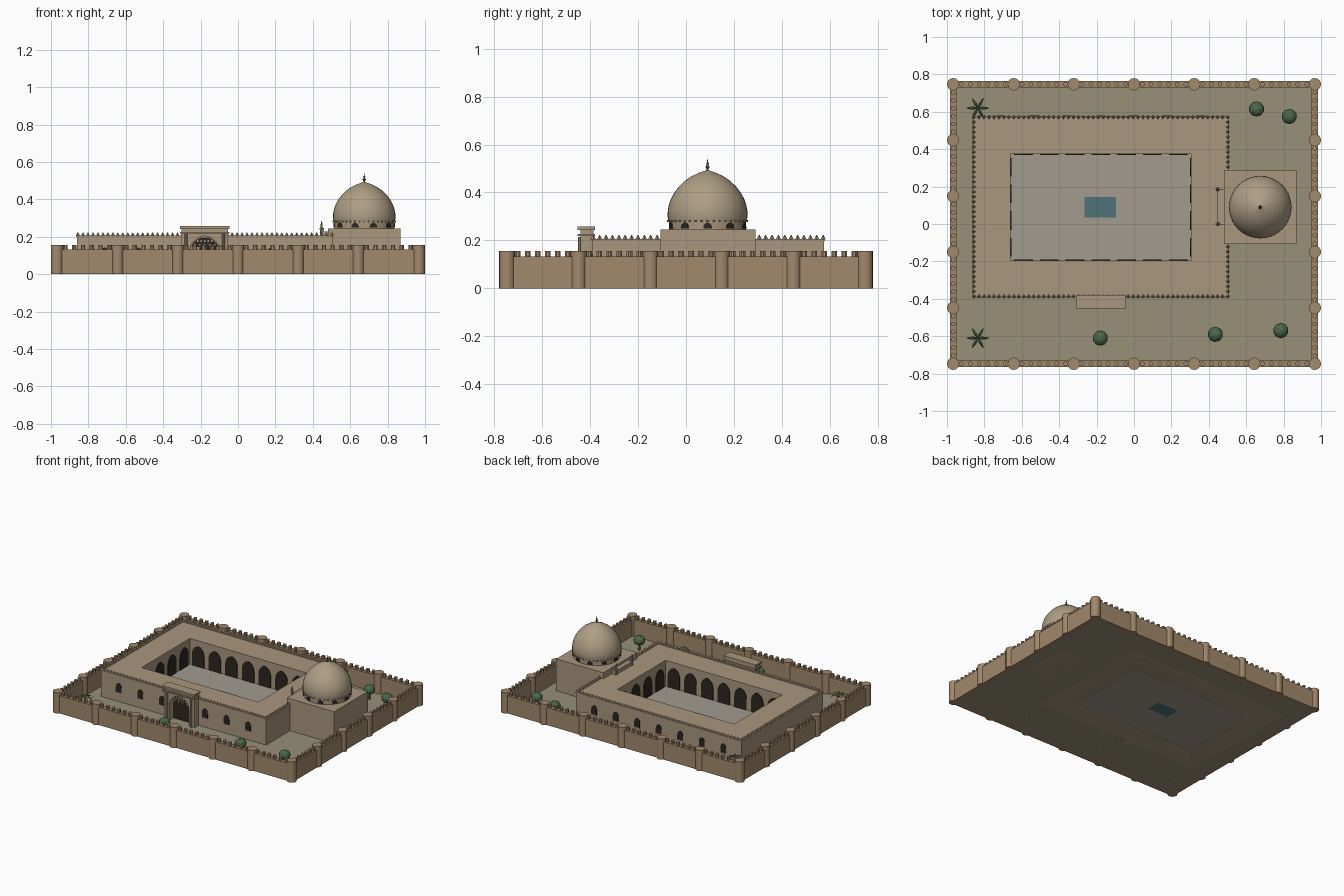
import bpy, bmesh
from math import pi, cos, sin, radians
from mathutils import Matrix, Vector

if "Cube" in bpy.data.objects:
    bpy.data.objects.remove(bpy.data.objects["Cube"])

def mat(name, *c):
    m = bpy.data.materials.new(name)
    m.diffuse_color = (*c, 1)
    m.use_nodes = True
    m.node_tree.nodes["Principled BSDF"].inputs["Base Color"].default_value = m.diffuse_color
    return m

BRICK = mat("brick", .36, .25, .15)
PLASTER = mat("plaster", .40, .31, .21)
DOME = mat("dome_stone", .42, .34, .23)
EARTH = mat("earth", .31, .28, .19)
PAVING = mat("paving", .36, .33, .28)
WATER = mat("water", .08, .17, .19)
DARK = mat("dark_opening", .025, .02, .015)
LEAF = mat("leaf", .07, .14, .07)
TRUNK = mat("trunk", .16, .10, .05)

def finish(bm, name, material, smooth=False):
    bmesh.ops.recalc_face_normals(bm, faces=bm.faces)
    me = bpy.data.meshes.new(name)
    bm.to_mesh(me)
    bm.free()
    ob = bpy.data.objects.new(name, me)
    bpy.context.collection.objects.link(ob)
    me.materials.append(material)
    if smooth:
        bpy.ops.object.select_all(action='DESELECT')
        ob.select_set(True)
        bpy.context.view_layer.objects.active = ob
        bpy.ops.object.shade_smooth_by_angle(angle=radians(35))
    return ob

def box(bm, x0, x1, y0, y1, z0, z1):
    M = Matrix.Translation(((x0+x1)/2, (y0+y1)/2, (z0+z1)/2)) @ Matrix.Diagonal((x1-x0, y1-y0, z1-z0, 1))
    bmesh.ops.create_cube(bm, size=1, matrix=M)

def cone(bm, x, y, z0, z1, r0, r1=None, n=8, turn=0):
    M = Matrix.Translation((x, y, (z0+z1)/2)) @ Matrix.Rotation(turn, 4, 'Z')
    bmesh.ops.create_cone(bm, cap_ends=True, segments=n, radius1=r0,
                          radius2=r0 if r1 is None else r1, depth=z1-z0, matrix=M)

def frame(bm, outer, inner, z0, z1):
    """Rectangular ring; each rect is x0, x1, y0, y1."""
    rings = []
    for r, z in ((outer, z0), (outer, z1), (inner, z1), (inner, z0)):
        a, b, c, d = r
        rings.append([bm.verts.new((x, y, z)) for x, y in ((a, c), (b, c), (b, d), (a, d))])
    for k in range(4):
        p, q = rings[k], rings[(k+1) % 4]
        for i in range(4):
            j = (i+1) % 4
            bm.faces.new((p[i], p[j], q[j], q[i]))

def arch(w, h, rise):
    """Pointed arch outline in x, z, from right foot to left foot."""
    half = [(w/2, 0)] + [(w/2*cos(t)**1.15, h-rise+rise*sin(t)**.9)
                         for t in (0.001, .3, .6, .9, 1.2)]
    return half + [(0, h)] + [(-x, z) for x, z in reversed(half)]

def prism(bm, pts, pos, angle, depth):
    """Outline extruded outward (local -y), turned by angle about z."""
    M = Matrix.Translation(pos) @ Matrix.Rotation(angle, 4, 'Z')
    f = [bm.verts.new(M @ Vector((x, -depth, z))) for x, z in pts]
    b = [bm.verts.new(M @ Vector((x, 0, z))) for x, z in pts]
    bm.faces.new(f)
    bm.faces.new(b)
    for i in range(len(pts)):
        j = (i+1) % len(pts)
        bm.faces.new((f[i], f[j], b[j], b[i]))

def lathe(bm, x, y, prof, n):
    rings = [[bm.verts.new((x+r*cos(2*pi*i/n), y+r*sin(2*pi*i/n), z)) for i in range(n)] for r, z in prof]
    for p, q in zip(rings, rings[1:]):
        for i in range(n):
            j = (i+1) % n
            bm.faces.new((p[i], p[j], q[j], q[i]))
    bm.faces.new(rings[0])
    bm.faces.new(rings[-1])

PAL = (-.86, .505, -.39, .575)
COURT = (-.66, .305, -.195, .375)
POOL = (-.265, -.095, .035, .145)
TX, TY = .967, .747

# Ground, courtyard paving and pool
bm = bmesh.new(); frame(bm, (-.96, .96, -.74, .74), COURT, 0, .006); finish(bm, "ground", EARTH)
bm = bmesh.new(); frame(bm, COURT, POOL, 0, .008); finish(bm, "courtyard_paving", PAVING)
bm = bmesh.new(); box(bm, *POOL, 0, .01); finish(bm, "pool", WATER)

# Perimeter wall with merlons
bm = bmesh.new()
frame(bm, (-.985, .985, -.765, .765), (-.95, .95, -.73, .73), 0, .132)
txs = [-TX, -.643, -.322, 0, .322, .643, TX]
tys = [-TY, -.448, -.149, .149, .448, TY]
for ts, other, flip in ((txs, TY, False), (tys, TX, True)):
    for a, b in zip(ts, ts[1:]):
        for k in range(6):
            t = a + .045 + (b-a-.09)*k/5
            for s in (-other, other):
                x, y = (s, t) if flip else (t, s)
                cone(bm, x, y, .13, .155, .0125, n=8, turn=pi/8)
finish(bm, "perimeter_wall", BRICK)

# Round wall towers
bm = bmesh.new()
spots = [(x, s) for x in txs for s in (-TY, TY)] + [(s, y) for y in tys[1:-1] for s in (-TX, TX)]
for x, y in spots:
    cone(bm, x, y, 0, .155, .033, n=16)
finish(bm, "wall_towers", BRICK, True)

# Courtyard building
bm = bmesh.new(); frame(bm, PAL, COURT, 0, .2); finish(bm, "courtyard_building", PLASTER)

# Pointed parapet teeth
bm = bmesh.new()
frame(bm, (-.863, .508, -.393, .578), (-.85, .495, -.38, .565), .195, .206)
for a, b, lines, flip in ((-.855, .5, (-.387, .572), False), (-.387, .572, (-.857, .502), True)):
    n = round((b-a)/.0265)
    for i in range(n+1):
        t = a + (b-a)*i/n
        for s in lines:
            x, y = (s, t) if flip else (t, s)
            cone(bm, x, y, .204, .222, .011, .002, n=4)
finish(bm, "parapet_teeth", PLASTER)

# Outside windows, front and back
bm = bmesh.new()
for i in range(-3, 4):
    x = -.178 + .178*i
    prism(bm, arch(.046, .068, .032), (x, PAL[3], .075), pi, .004)
    if i:
        prism(bm, arch(.046, .068, .032), (x, PAL[2], .075), 0, .004)
finish(bm, "outer_windows", DARK)

# Courtyard arcade openings
bm = bmesh.new()
a, b, c, d = COURT
for i in range(7):
    x = a + (b-a)*(i+.5)/7
    prism(bm, arch(.1, .15, .07), (x, d, .008), 0, .005)
    prism(bm, arch(.1, .15, .07), (x, c, .008), pi, .005)
for i in range(4):
    y = c + (d-c)*(i+.5)/4
    prism(bm, arch(.1, .15, .07), (a, y, .008), pi/2, .005)
    prism(bm, arch(.1, .15, .07), (b, y, .008), -pi/2, .005)
finish(bm, "arcade_openings", DARK)

# Entrance portal: arched front, cap, side columns and stepped niche
GX = -.178
bm = bmesh.new()
prism(bm, [(-.125, 0), (-.125, .245), (.125, .245), (.125, 0)] + arch(.16, .205, .085), (GX, -.385, 0), 0, .055)
box(bm, GX-.132, GX+.132, -.452, -.38, .218, .226)
box(bm, GX-.132, GX+.132, -.452, -.38, .243, .258)
for s in (-1, 1):
    cone(bm, GX+s*.1, -.443, 0, .215, .008)
for k in range(3):
    w = .07 - .016*k
    for j in range(5):
        x = GX - w + 2*w*j/4
        box(bm, x-.007, x+.007, -.4-.009*k, -.388, .13+.02*k, .145+.02*k)
finish(bm, "entrance_portal", PLASTER)
bm = bmesh.new()
prism(bm, arch(.158, .2, .085), (GX, -.388, 0), 0, .004)
finish(bm, "entrance_doorway", DARK)

# Domed hall
CX, CY = .675, .09
bm = bmesh.new(); box(bm, .48, .87, -.107, .29, 0, .245); finish(bm, "domed_hall", PLASTER)
bm = bmesh.new(); cone(bm, CX, CY, .245, .282, .16, n=40); finish(bm, "drum", PLASTER, True)
bm = bmesh.new()
for i in range(10):
    t = 2*pi*i/10
    prism(bm, arch(.036, .024, .018), (CX+.157*cos(t), CY+.157*sin(t), .25), t+pi/2, .007)
finish(bm, "drum_windows", DARK)
bm = bmesh.new()
for i in range(40):
    t = 2*pi*i/40
    cone(bm, CX+.165*cos(t), CY+.165*sin(t), .276, .286, .004, n=6)
finish(bm, "dome_beads", PLASTER)

# Slightly pointed dome and finial
bm = bmesh.new()
prof = [(.163, .28), (.167, .3), (.166, .325), (.161, .35), (.152, .375), (.138, .4), (.119, .425),
        (.094, .449), (.066, .468), (.036, .482), (.012, .49), (.003, .494)]
lathe(bm, CX, CY, prof, 40)
finish(bm, "dome", DOME, True)
bm = bmesh.new()
lathe(bm, CX, CY, [(.008, .488), (.004, .497), (.009, .506), (.004, .515), (.006, .521), (.002, .527), (.001, .54)], 10)
finish(bm, "finial", TRUNK, True)

# Domed hall portal with two pinnacles
bm = bmesh.new()
prism(bm, [(-.095, 0), (-.095, .228), (.095, .228), (.095, 0)], (.482, .093, 0), -pi/2, .036)
for y in (0, .186):
    lathe(bm, .447, y, [(.009, .19), (.009, .238), (.012, .24), (.012, .246), (.006, .25), (.006, .262), (.001, .285)], 8)
finish(bm, "hall_portal", PLASTER)

# Round trees
trees = [(.655, .615), (.83, .575), (-.18, -.61), (.435, -.59), (.785, -.57)]
bt, bl = bmesh.new(), bmesh.new()
for x, y in trees:
    cone(bt, x, y, 0, .06, .008, .006, n=6)
    bmesh.ops.create_icosphere(bl, subdivisions=2, radius=.041,
                               matrix=Matrix.Translation((x, y, .078)) @ Matrix.Diagonal((1, 1, .85, 1)))

# Palms: drooping fronds on a thin trunk
for px, py in ((-.835, .62), (-.835, -.61)):
    cone(bt, px, py, 0, .09, .008, .005, n=6)
    for i in range(6):
        t = i*pi/3
        out, side = Vector((cos(t), sin(t), 0)), Vector((-sin(t), cos(t), 0))
        prev = None
        for r, z, w in ((0, .089, .004), (.025, .098, .008), (.045, .091, .006), (.06, .075, .001)):
            p = Vector((px, py, z)) + out*r
            pair = [bl.verts.new(p + side*w), bl.verts.new(p + Vector((0, 0, .003))), bl.verts.new(p - side*w)]
            if prev:
                for k in (0, 1):
                    bl.faces.new((prev[k], prev[k+1], pair[k+1], pair[k]))
            prev = pair
finish(bt, "tree_trunks", TRUNK)
finish(bl, "foliage", LEAF)
